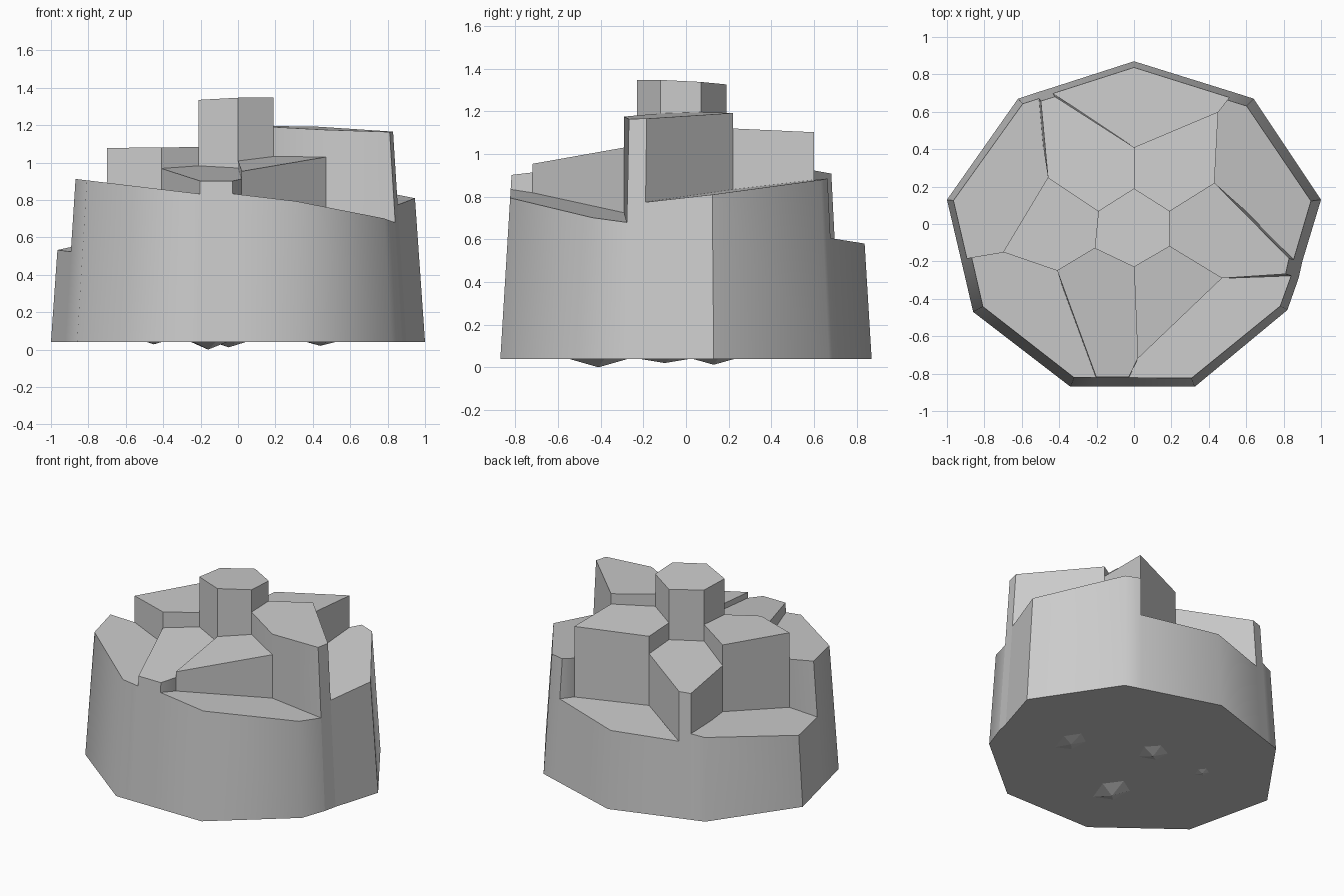
import bpy, bmesh
from mathutils import Vector

if "Cube" in bpy.data.objects:
    bpy.data.objects.remove(bpy.data.objects["Cube"])

BASE = 0.04      # underside of the columns
TAPER = 0.07     # inward lean of the outside wall per unit of height

# shared corners: upper case lie on the tapering outside wall, lower case are inner
P = {
    # nine-sided outline, clockwise from the back
    'A': (0, .87), 'B': (.64, .67), 'C': (1, .13), 'D': (.82, -.46), 'E': (.325, -.87),
    'F': (-.34, -.87), 'G': (-.86, -.47), 'H': (-1, .13), 'I': (-.62, .67),
    # points where column joints meet the outline
    'J': (.53, .705), 'K': (.9, -.2), 'L': (.88, -.29), 'M': (-.03, -.87),
    'N': (-.215, -.87), 'O': (-.925, -.19), 'Q': (-.53, .7), 'R': (-.45, .725),
    # central hexagon
    'a': (0, .19), 'b': (.19, .07), 'c': (.19, -.12),
    'd': (0, -.23), 'e': (-.21, -.13), 'f': (-.19, .07),
    # joints of the middle ring
    'g': (0, .41), 'h': (.45, .6), 'i': (.43, .22), 'j': (.47, -.29),
    'k': (.02, -.72), 'l': (-.41, -.25), 'm': (-.7, -.15), 'n': (-.46, .25),
}

# column: corner loop, top plane z = p + q*x + r*y
COLUMNS = {
    'centre_column':            ('abcdef',  (1.335, .03, -.05)),
    'right_column':             ('bcjLKi',  (1.2, -.035, .03)),
    'back_right_inner_column':  ('aghib',   (1.1, .07, -.05)),
    'back_left_inner_column':   ('agRQnf',  (.985, .07, -.07)),
    'left_column':              ('fnmle',   (1.085, .01, 0)),
    'front_right_inner_column': ('dcjk',    (1.035, .06, .115)),
    'front_left_column':        ('edkMNl',  (.998, 0, .118)),
    'back_outer_column':        ('ghJAR',   (.605, .04, -.03)),
    'back_right_outer_column':  ('hJBCKi',  (.817, -.024, .12)),
    'front_right_outer_column': ('jLDEMk',  (.753, -.119, -.094)),
    'front_left_outer_column':  ('lNFGOm',  (.808, -.12, 0)),
    'back_left_outer_column':   ('nmOHIQ',  (.66, .14, .06)),
}


def top_corner(key, plane):
    x, y = P[key]
    p, q, r = plane
    s = 1
    for _ in range(3):
        z = p + q * x * s + r * y * s
        if key.isupper():
            s = 1 - TAPER * (z - BASE)
    return Vector((x * s, y * s, z))


def finish(bm, name):
    bmesh.ops.recalc_face_normals(bm, faces=bm.faces)
    mesh = bpy.data.meshes.new(name)
    bm.to_mesh(mesh)
    bm.free()
    obj = bpy.data.objects.new(name, mesh)
    bpy.context.collection.objects.link(obj)
    return obj


def column(name, loop, plane):
    bm = bmesh.new()
    low = [bm.verts.new((*P[k], BASE)) for k in loop]
    high = [bm.verts.new(top_corner(k, plane)) for k in loop]
    bm.faces.new(low)
    bm.faces.new(high)
    n = len(loop)
    for i in range(n):
        j = (i + 1) % n
        bm.faces.new((low[i], low[j], high[j], high[i]))
    return finish(bm, name)


# basalt columns
for name, (loop, plane) in COLUMNS.items():
    obj = column(name, loop, plane)
    bpy.ops.object.select_all(action='DESELECT')
    obj.select_set(True)
    bpy.context.view_layer.objects.active = obj
    bpy.ops.object.shade_smooth_by_angle(angle=0.75)

# small stone tips poking out of the underside: x, y, half width, half depth, lowest z
TIPS = [(-.16, -.41, .1, .14, 0), (.44, -.1, .08, .12, .02),
        (-.05, .13, .09, .1, .012), (-.45, .14, .04, .05, .028)]
for i, (x, y, w, d, z) in enumerate(TIPS):
    bm = bmesh.new()
    tip = bm.verts.new((x, y, z))
    ring = [bm.verts.new((x + u * w, y + v * d, BASE))
            for u, v in ((1, .2), (.2, 1), (-.9, .5), (-.8, -.6), (.4, -1))]
    bm.faces.new(ring)
    for k in range(5):
        bm.faces.new((ring[k], ring[(k + 1) % 5], tip))
    finish(bm, f'underside_tip_{i + 1}')
